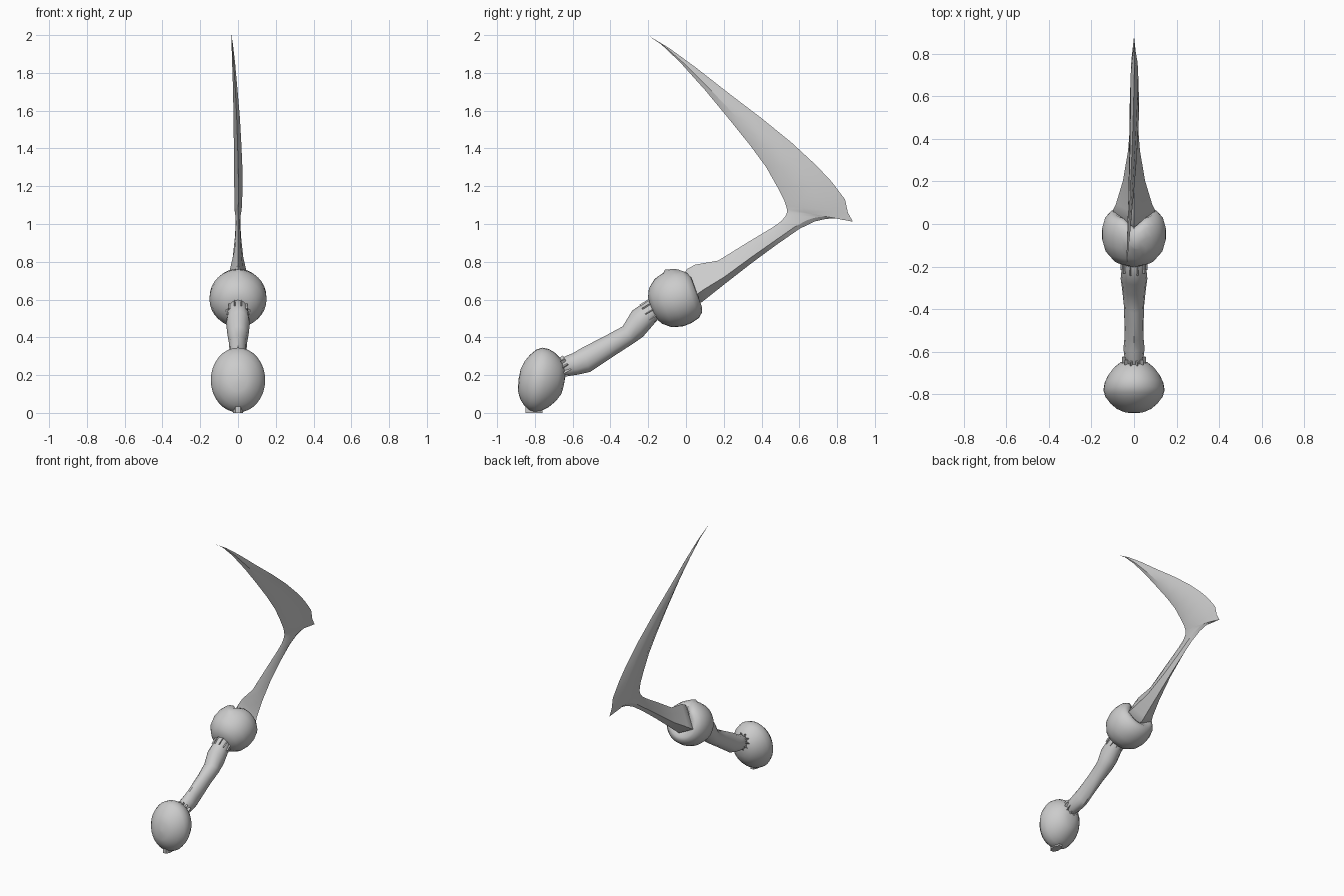
import bpy, math
from mathutils import Vector

if "Cube" in bpy.data.objects:
    bpy.data.objects.remove(bpy.data.objects["Cube"])


def make(name, rings, angle=40, sub=0):
    """Skin a list of equal-length closed rings and cap both ends."""
    n = len(rings[0])
    verts = [p for r in rings for p in r]
    faces = []
    for i in range(len(rings) - 1):
        for j in range(n):
            k = (j + 1) % n
            faces.append((i * n + j, i * n + k, (i + 1) * n + k, (i + 1) * n + j))
    faces.append(tuple(range(n))[::-1])
    faces.append(tuple(range(len(verts) - n, len(verts))))
    me = bpy.data.meshes.new(name)
    me.from_pydata(verts, [], faces)
    ob = bpy.data.objects.new(name, me)
    bpy.context.collection.objects.link(ob)
    bpy.ops.object.select_all(action='DESELECT')
    ob.select_set(True)
    bpy.context.view_layer.objects.active = ob
    bpy.ops.object.mode_set(mode='EDIT')
    bpy.ops.mesh.select_all(action='SELECT')
    bpy.ops.mesh.normals_make_consistent(inside=False)
    bpy.ops.object.mode_set(mode='OBJECT')
    if sub:
        ob.modifiers.new("round", 'SUBSURF').levels = sub
        ob.modifiers["round"].render_levels = sub
    bpy.ops.object.shade_smooth_by_angle(angle=math.radians(angle))
    return ob


def lathe(profile, centre, axis, n=32, zs=1.0):
    """Rings turned about an axis lying in the yz plane."""
    a = Vector(axis).normalized()
    p = Vector((0, -a.z, a.y))
    c = Vector(centre)
    rings = []
    for d, r in profile:
        rings.append([c + a * d + Vector((1, 0, 0)) * r * math.cos(t) + p * r * zs * math.sin(t)
                      for t in [2 * math.pi * i / n for i in range(n)]])
    return rings


# Foot: egg-like dome, blunt at the front, tapering towards the leg
foot = lathe([(-.105, .004), (-.10, .05), (-.085, .083), (-.06, .112), (-.03, .135), (0, .144),
              (.035, .138), (.07, .122), (.105, .095), (.13, .064), (.138, .03), (.14, .004)],
             (0, -.782, .174), (0, 1, 0), zs=1.19)
for ring in foot:
    for v in ring:
        v.y += .12 * (v.z - .174)
make("foot", foot, 50)

# Small keel under the foot
make("foot_keel", [[(x, y, z) for x, z in ((-w, 0), (w, 0), (w, h), (-w, h))]
                   for y, w, h in ((-.85, .012, .05), (-.82, .027, .04), (-.79, .027, .04), (-.76, .012, .05))])

# Lower leg: oval sections between upper and lower outline points
leg = []
for uy, uz, ly, lz, w in [(-.14, .60, -.11, .52, .045), (-.205, .597, -.155, .487, .055),
                          (-.286, .54, -.228, .403, .063), (-.335, .458, -.275, .37, .056),
                          (-.42, .412, -.36, .315, .047), (-.55, .345, -.508, .217, .044),
                          (-.60, .315, -.57, .203, .05), (-.635, .302, -.615, .196, .045),
                          (-.69, .265, -.67, .19, .035)]:
    u, l = Vector((0, uy, uz)), Vector((0, ly, lz))
    leg.append([(u + l) / 2 + (u - l) / 2 * math.cos(t) + Vector((w * math.sin(t), 0, 0))
                for t in [2 * math.pi * i / 12 for i in range(12)]])
make("lower_leg", leg, 35)

# Tendon strips gripping both ends of the leg
for end, (cy, cz, r, length, count) in {"knee": (-.185, .54, .055, .07, 10),
                                        "ankle": (-.655, .24, .048, .07, 10)}.items():
    a = Vector((0, .86, .51))
    p = Vector((0, -.51, .86))
    for i in range(count):
        t = 2 * math.pi * i / count
        out = Vector((math.cos(t), 0, 0)) + p * math.sin(t)
        side = Vector((-math.sin(t), 0, 0)) + p * math.cos(t)
        c = Vector((0, cy, cz)) + out * r
        make(f"{end}_tendon_{i}", [[c + a * d + side * s + out * o
                                    for s, o in ((-w, -.012), (w, -.012), (0, .008))]
                                   for d, w in ((-length / 2, .008), (length / 2, .008))], 20)

# Knee joint: rounded ball, dimpled on the side where the arm leaves
knee = lathe([(-.125, .004), (-.122, .055), (-.10, .10), (-.055, .136), (0, .151), (.05, .15),
              (.095, .138), (.122, .115), (.13, .092), (.118, .065), (.10, .03), (.095, .004)],
             (0, -.068, .60), (0, .94, .34))
for ring in knee[5:]:
    for v in ring:
        if v.z > .65 and abs(v.x) < .05:
            v.y -= .04 * (1 - abs(v.x) / .05)
make("knee_joint", knee, 50)

# Upper arm and blade: upper/inner edge, lower/outer edge, two half widths, sideways lean
stations = [
    (-.03, .70, .03, .58, .03, .08, 0), (.005, .762, .082, .585, .036, .10, 0),
    (.05, .785, .11, .607, .032, .085, 0), (.17, .806, .215, .69, .024, .052, 0),
    (.33, .905, .35, .795, .016, .028, 0), (.46, .983, .475, .887, .012, .018, 0),
    (.505, 1.015, .60, .974, .011, .013, 0), (.525, 1.04, .68, 1.013, .012, .013, 0),
    (.533, 1.055, .74, 1.027, .013, .013, 0), (.535, 1.066, .81, 1.031, .015, .012, 0),
    (.534, 1.08, .884, 1.012, .017, .01, 0), (.53, 1.095, .857, 1.06, .019, .013, .001),
    (.522, 1.12, .842, 1.13, .02, .015, .002), (.487, 1.19, .77, 1.225, .022, .018, .002),
    (.425, 1.3, .69, 1.31, .022, .017, .001), (.34, 1.416, .56, 1.43, .02, .015, -.002),
    (.22, 1.565, .40, 1.56, .017, .012, -.007), (.10, 1.71, .233, 1.687, .012, .009, -.014),
    (-.03, 1.855, .05, 1.83, .008, .006, -.023), (-.13, 1.95, -.09, 1.932, .004, .003, -.03),
    (-.203, 2.0, -.198, 1.997, .001, .001, -.035)]
rings = []
for uy, uz, ly, lz, wt, wb, x in stations:
    u, l = Vector((x, uy, uz)), Vector((x, ly, lz))
    a, b = u.lerp(l, .28), u.lerp(l, .74)
    X = Vector((1, 0, 0))
    rings.append([u, a + X * wt, b + X * wb, l, b - X * wb, a - X * wt])
make("arm_blade", rings, 30)
